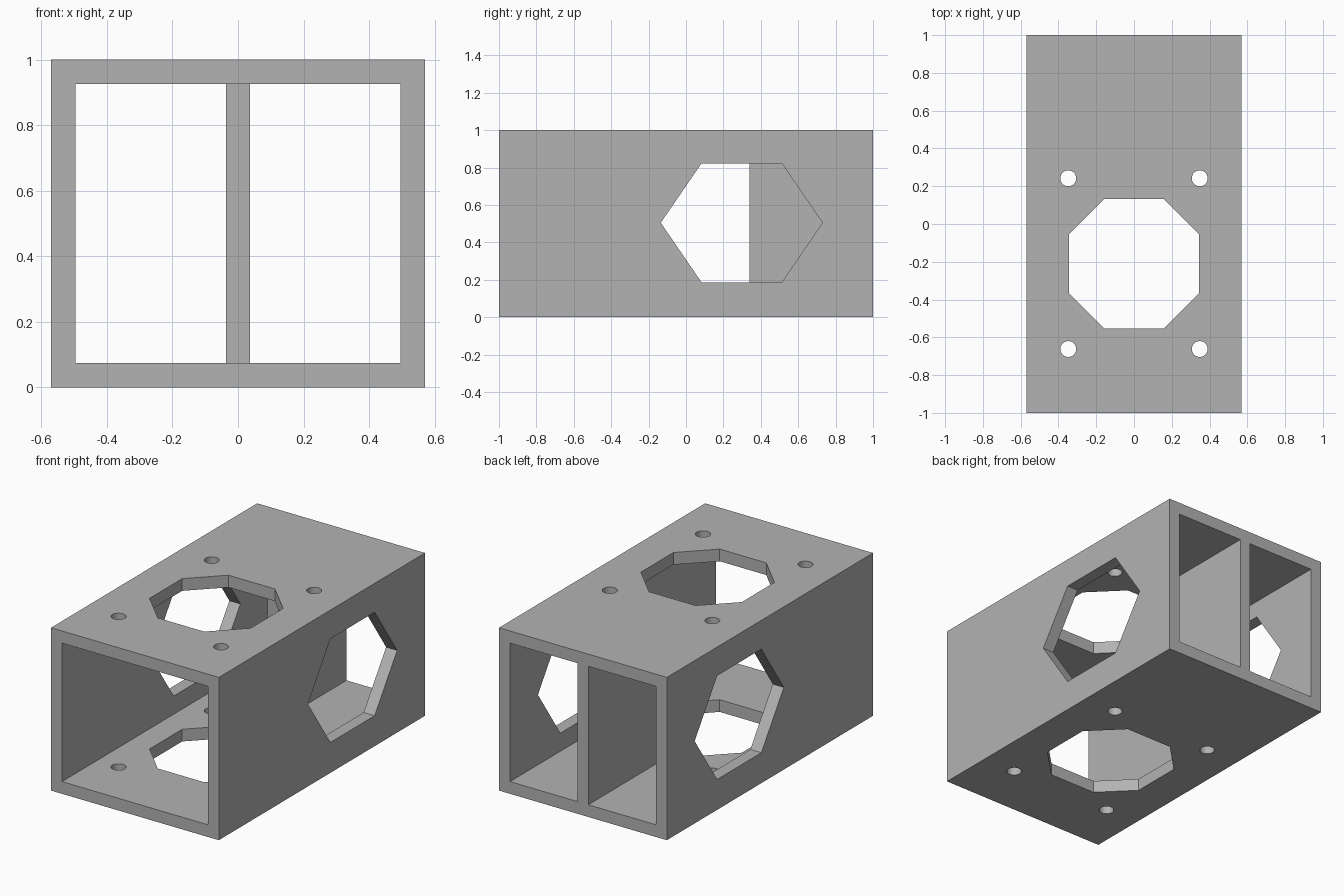
import bpy
import math
from mathutils import Matrix, Vector

cube = bpy.data.objects.get("Cube")
if cube:
    bpy.data.objects.remove(cube, do_unlink=True)

# Main sizes
HALF_W, HALF_L, HEIGHT, WALL = 0.57, 1.0, 1.0, 0.075
DIVIDER_FRONT, DIVIDER_HALF = 0.34, 0.037

grey = bpy.data.materials.new("plain grey")
grey.use_nodes = True
colour = (0.45, 0.45, 0.45, 1)
grey.diffuse_color = colour
grey.node_tree.nodes["Principled BSDF"].inputs["Base Color"].default_value = colour


def prism(name, outline, axis, low, high):
    """Extrude a flat outline along x or z."""
    def place(a, b, c):
        return (c, a, b) if axis == "x" else (a, b, c)
    n = len(outline)
    verts = [place(a, b, c) for c in (low, high) for a, b in outline]
    faces = [list(range(n))[::-1], list(range(n, 2 * n))]
    faces += [[i, (i + 1) % n, n + (i + 1) % n, n + i] for i in range(n)]
    mesh = bpy.data.meshes.new(name)
    mesh.from_pydata(verts, [], faces)
    mesh.materials.append(grey)
    obj = bpy.data.objects.new(name, mesh)
    bpy.context.collection.objects.link(obj)
    return obj


def block(name, x0, x1, y0, y1, z0, z1):
    return prism(name, [(x0, y0), (x1, y0), (x1, y1), (x0, y1)], "z", z0, z1)


def cut(target, cutter):
    """Subtract the cutter and discard it."""
    cutter.hide_render = True
    mod = target.modifiers.new("cut", "BOOLEAN")
    mod.operation, mod.solver, mod.object = "DIFFERENCE", "EXACT", cutter
    bpy.context.view_layer.objects.active = target
    bpy.ops.object.modifier_apply(modifier=mod.name)
    bpy.data.objects.remove(cutter, do_unlink=True)


# Housing block
housing = block("housing", -HALF_W, HALF_W, -HALF_L, HALF_L, 0, HEIGHT)

# Open front bay, then two rear bays that leave the divider standing
inner = HALF_W - WALL
cut(housing, block("front_bay", -inner, inner, -HALF_L - 0.1, DIVIDER_FRONT,
                   WALL, HEIGHT - WALL))
for side in (-1, 1):
    x0, x1 = sorted((side * DIVIDER_HALF, side * inner))
    cut(housing, block("rear_bay", x0, x1, DIVIDER_FRONT - 0.1, HALF_L + 0.1,
                       WALL, HEIGHT - WALL))

# Octagonal opening through the top and bottom
R, K, CY = 0.343, 0.158, -0.21
corners = [(K, R), (-K, R), (-R, K), (-R, -K), (-K, -R), (K, -R), (R, -K), (R, K)]
cut(housing, prism("octagon_opening", [(x, y + CY) for x, y in corners],
                   "z", -0.1, HEIGHT + 0.1))

# Four round screw holes through the top and bottom
for sx in (-1, 1):
    for sy in (-1, 1):
        ring = [(sx * 0.348 + 0.042 * math.cos(i * math.tau / 32),
                 CY + sy * 0.452 + 0.042 * math.sin(i * math.tau / 32))
                for i in range(32)]
        cut(housing, prism("screw_hole", ring, "z", -0.1, HEIGHT + 0.1))

# Hexagonal window in each side wall, leaving the divider whole
hexagon = [(-0.135, 0.505), (0.083, 0.187), (0.512, 0.187),
           (0.73, 0.505), (0.512, 0.823), (0.083, 0.823)]
for side in (-1, 1):
    low, high = sorted((side * (inner - 0.1), side * (HALF_W + 0.1)))
    cut(housing, prism("side_window", hexagon, "x", low, high))

# Smooth the screw holes only, keeping other edges crisp
for obj in bpy.context.selected_objects:
    obj.select_set(False)
housing.select_set(True)
bpy.context.view_layer.objects.active = housing
bpy.ops.object.shade_smooth_by_angle(angle=math.radians(25))
